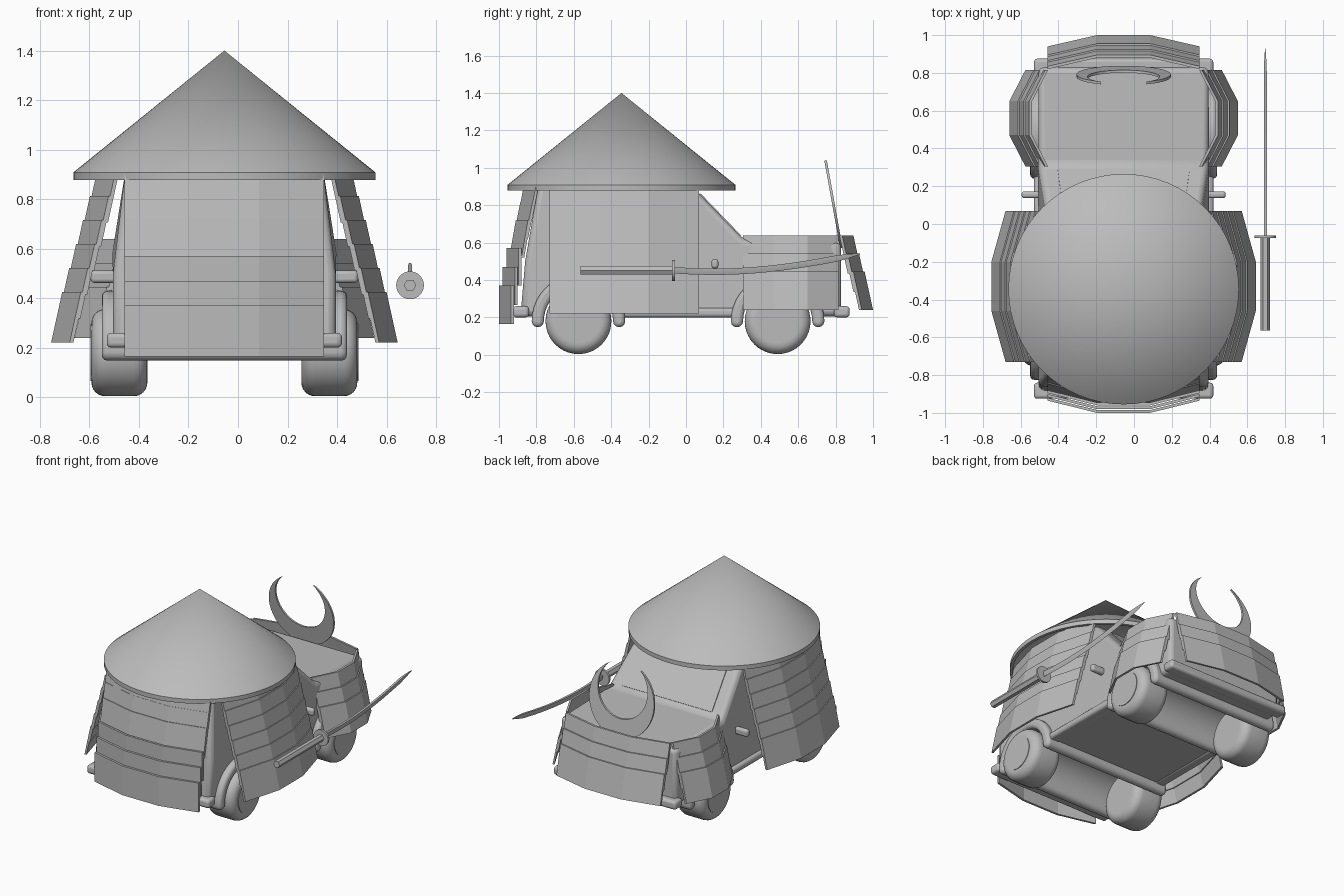
import bpy, bmesh, math
from mathutils import Vector

if "Cube" in bpy.data.objects:
    bpy.data.objects.remove(bpy.data.objects["Cube"])

XC = -0.055  # centre line of the vehicle
grey = bpy.data.materials.new("plain grey")
grey.diffuse_color = (0.5, 0.5, 0.5, 1)
grey.use_nodes = True
grey.node_tree.nodes["Principled BSDF"].inputs["Base Color"].default_value = grey.diffuse_color


def finish(bm, name, smooth=None, bevel=0, segs=3):
    bmesh.ops.remove_doubles(bm, verts=bm.verts, dist=1e-5)
    bmesh.ops.recalc_face_normals(bm, faces=bm.faces)
    me = bpy.data.meshes.new(name)
    bm.to_mesh(me)
    bm.free()
    ob = bpy.data.objects.new(name, me)
    bpy.context.collection.objects.link(ob)
    me.materials.append(grey)
    if bevel:
        m = ob.modifiers.new("round", 'BEVEL')
        m.width, m.segments, m.limit_method = bevel, segs, 'ANGLE'
        m.angle_limit = math.radians(40)
    if smooth:
        bpy.ops.object.select_all(action='DESELECT')
        ob.select_set(True)
        bpy.context.view_layer.objects.active = ob
        bpy.ops.object.shade_smooth_by_angle(angle=math.radians(smooth))
    return ob


def loft(bm, *loops):
    """Skin matching closed loops and cap both ends."""
    rings = [[bm.verts.new(p) for p in lp] for lp in loops]
    n = len(rings[0])
    for a, b in zip(rings, rings[1:]):
        for i in range(n):
            bm.faces.new((a[i], a[(i + 1) % n], b[(i + 1) % n], b[i]))
    bm.faces.new(rings[0])
    bm.faces.new(rings[-1])


def box(name, x0, x1, y0, y1, z0, z1, bevel):
    bm = bmesh.new()
    loft(bm, *[[(x0, y0, z), (x1, y0, z), (x1, y1, z), (x0, y1, z)] for z in (z0, z1)])
    return finish(bm, name, 40, bevel)


def lathe(name, profile, centre, axis, steps, smooth):
    """Spin (radius, height) points about an axis, 'X', 'Y' or 'Z'."""
    bm = bmesh.new()
    to = {'X': lambda r, h: (h, r, 0), 'Y': lambda r, h: (r, h, 0), 'Z': lambda r, h: (r, 0, h)}[axis]
    vs = [bm.verts.new(Vector(centre) + Vector(to(r, h))) for r, h in profile]
    es = [bm.edges.new(p) for p in zip(vs, vs[1:])]
    ax = {'X': (1, 0, 0), 'Y': (0, 1, 0), 'Z': (0, 0, 1)}[axis]
    bmesh.ops.spin(bm, geom=vs + es, cent=centre, axis=ax, angle=2 * math.pi, steps=steps)
    return finish(bm, name, smooth)


def arc(cy, cz, r, a0, a1, n):
    return [(cy + r * math.cos(math.radians(a0 + (a1 - a0) * i / n)),
             cz + r * math.sin(math.radians(a0 + (a1 - a0) * i / n))) for i in range(n + 1)]


WHEELS = {"rear": -0.575, "front": 0.49}

# car body: side outline with wheel wells, tapered cabin
outline = ([(-0.885, 0.205)] + arc(-0.575, 0.18, 0.21, 173, 7, 14)
           + arc(0.49, 0.18, 0.21, 173, 7, 14)
           + [(0.83, 0.205), (0.83, 0.60), (0.31, 0.615), (0.03, 0.905), (-0.79, 0.905), (-0.86, 0.5)])


def half_width(z):
    return 0.45 - max(0, z - 0.6) * 0.16


bm = bmesh.new()
loft(bm, *[[(XC + s * half_width(z), y, z) for y, z in outline] for s in (-1, 1)])
finish(bm, "car_body", 35, 0.03)

# windscreen, a thin plate on the sloping face
bm = bmesh.new()
d = Vector((0, 0.29, 0.28)).normalized()
lo, hi = Vector((XC, 0.29, 0.636)), Vector((XC, 0.075, 0.859))
pane = [lo - Vector((0.35, 0, 0)), lo + Vector((0.35, 0, 0)),
        hi + Vector((0.32, 0, 0)), hi - Vector((0.32, 0, 0))]
loft(bm, [p - d * 0.002 for p in pane], [p + d * 0.005 for p in pane])
finish(bm, "windscreen")

# wheels and full-width rounded arches
for end, cy in WHEELS.items():
    ring = (arc(cy, 0.18, 0.25, 0, 180, 20)
            + [(y, z) for y, z in arc(cy - 0.2175, 0.18, 0.0325, 180, 360, 6)][1:-1]
            + arc(cy, 0.18, 0.185, 180, 0, 20)
            + [(y, z) for y, z in arc(cy + 0.2175, 0.18, 0.0325, 180, 360, 6)][1:-1])
    bm = bmesh.new()
    loft(bm, *[[(XC + s * 0.495, y, z) for y, z in ring] for s in (-1, 1)])
    finish(bm, end + "_wheel_arch", 40, 0.022)
    for side, s in (("left", -1), ("right", 1)):
        h, c = 0.113, 0.055
        tyre = ([(0, -h), (0.115, -h)] + arc(0.176 - c, -h + c, c, -90, 0, 6)
                + arc(0.176 - c, h - c, c, 0, 90, 6) + [(0.115, h), (0, h)])
        lathe(f"{end}_{side}_wheel", tyre, (XC + s * 0.424, cy, 0.18), 'X', 40, 40)
        # raised hub plate
        lathe(f"{end}_{side}_hub", [(0, h), (0.115, h), (0.115, h + 0.004), (0, h + 0.004)]
              if s > 0 else [(0, -h), (0.115, -h), (0.115, -h - 0.004), (0, -h - 0.004)],
              (XC + s * 0.424, cy, 0.18), 'X', 32, 30)

# bumpers, sills and mirrors
box("rear_bumper", XC - 0.475, XC + 0.475, -0.925, -0.84, 0.20, 0.26, 0.018)
box("front_bumper", XC - 0.475, XC + 0.475, 0.79, 0.875, 0.20, 0.26, 0.018)
for side, s in (("left", -1), ("right", 1)):
    a, b = sorted((XC + s * 0.40, XC + s * 0.475))
    box(side + "_sill", a, b, -0.36, 0.28, 0.20, 0.25, 0.018)
    a, b = sorted((XC + s * 0.42, XC + s * 0.54))
    box(side + "_mirror", a, b, 0.137, 0.173, 0.462, 0.512, 0.014)


# armour skirts: overlapping three-facet plates, each (z0, z1, outward at z0, outward at z1)
def skirt(name, place, half, mid, bow, plates):
    bm = bmesh.new()
    for z0, z1, d0, d1 in plates:
        loops = []
        for z, o in ((z0, d0), (z1, d1)):
            outer = [(-half, o - bow), (-mid, o), (mid, o), (half, o - bow)]
            inner = [(u, v - 0.015) for u, v in reversed(outer)]
            loops.append([(*place(u, v), z) for u, v in outer + inner])
        loft(bm, *loops)
    finish(bm, name)


def leaning(n, z0, out, step=0.03, height=0.205, lean=0.045):
    return [(z0 + 0.097 * i, z0 + 0.097 * i + height, out - step * i, out - step * i - lean)
            for i in range(n)]


for side, s in (("left", -1), ("right", 1)):
    skirt(side + "_cabin_skirt", lambda u, v: (XC + s * v, -0.33 + u), 0.40, 0.13, 0.075,
          leaning(6, 0.22, 0.70, 0.028))
    skirt(side + "_bonnet_skirt", lambda u, v: (XC + s * v, 0.56 + u), 0.255, 0.09, 0.085,
          leaning(3, 0.24, 0.605))
skirt("front_skirt", lambda u, v: (XC + u, v), 0.403, 0.14, 0.06, leaning(3, 0.24, 1.0))
skirt("rear_skirt", lambda u, v: (XC + u, -v), 0.403, 0.14, 0.065,
      [(0.165, 0.37, 1.0, 1.0), (0.267, 0.47, 0.98, 0.98), (0.37, 0.57, 0.96, 0.96),
       (0.52, 0.72, 0.945, 0.91), (0.62, 0.82, 0.925, 0.885), (0.71, 0.90, 0.905, 0.868)])

# hollow conical straw hat
lathe("cone_hat", [(0, 1.375), (0.59, 0.895), (0.59, 0.878), (0.61, 0.878), (0.61, 0.908), (0, 1.40)],
      (XC, -0.345, 0), 'Z', 64, 30)

# crescent crest, leaning backwards
R, c = 0.25, 0.07
tip = (0.12, math.sqrt(R * R - 0.12 ** 2))
a_out = math.degrees(math.atan2(tip[1], tip[0]))
r_in = math.hypot(tip[0], tip[1] - c)
a_in = math.degrees(math.atan2(tip[1] - c, tip[0]))
moon = (arc(0, 0, R, a_out, a_out - (180 + 2 * a_out), 36)
        + arc(0, c, r_in, 180 - a_in, 360 + a_in, 36)[1:-1])
bm = bmesh.new()
loft(bm, *[[(XC + u, 0.82 - (0.82 + v - 0.63) * 0.18 + t, 0.82 + v) for u, v in moon]
           for t in (-0.007, 0.007)])
finish(bm, "crescent_crest", 30)

# sword: hexagonal grip, round guard, curved tapering blade
SX, SZ = 0.695, 0.452
lathe("sword_grip", [(0, -0.565), (0.025, -0.565), (0.025, -0.07), (0, -0.07)], (SX, 0, SZ), 'Y', 6, None)
lathe("sword_guard", [(0, -0.075), (0.056, -0.075), (0.056, -0.06), (0, -0.06)], (SX, 0, SZ), 'Y', 32, 30)
bm = bmesh.new()
sections = []
for i in range(17):
    t = i / 16
    y, z = -0.065 + t * 0.995, SZ + 0.088 * t ** 2.4 - 0.02 * math.sin(math.pi * t) * (1 - t)
    w = 0.017 if t < 0.9 else 0.017 * (1.02 - t) / 0.12
    th = 0.008 * (1 if t < 0.9 else (1.02 - t) / 0.12)
    sections.append([(SX - th, y, z + w), (SX + th, y, z + w), (SX + th * 0.8, y, z), (SX, y, z - w),
                     (SX - th * 0.8, y, z)])
loft(bm, *sections)
finish(bm, "sword_blade", 30)
